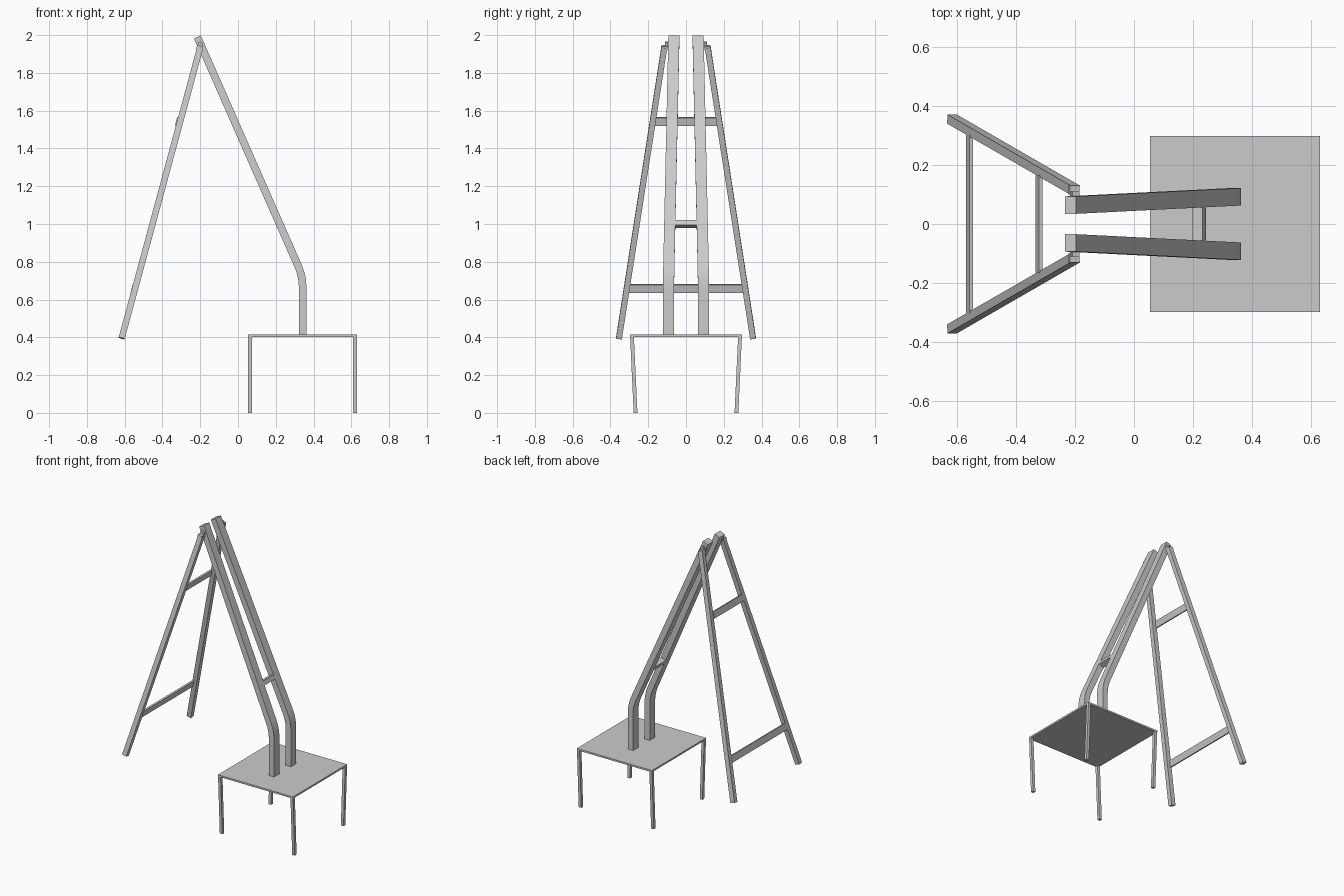
import bpy
from math import sqrt
from mathutils import Vector

if "Cube" in bpy.data.objects:
    bpy.data.objects.remove(bpy.data.objects["Cube"])


def mesh_object(name, verts, faces):
    me = bpy.data.meshes.new(name)
    me.from_pydata([tuple(v) for v in verts], [], faces)
    me.update()
    ob = bpy.data.objects.new(name, me)
    bpy.context.collection.objects.link(ob)
    return ob


def tube(name, rings):
    """Skin a list of four-cornered rings and cap the ends."""
    verts = [v for r in rings for v in r]
    faces = [(3, 2, 1, 0)]
    for i in range(len(rings) - 1):
        for k in range(4):
            a, b = i * 4 + k, i * 4 + (k + 1) % 4
            faces.append((a, b, b + 4, a + 4))
    n = len(verts)
    faces.append((n - 4, n - 3, n - 2, n - 1))
    return mesh_object(name, verts, faces)


def ring(c, u, v):
    return [c - u - v, c + u - v, c + u + v, c - u + v]


def bar(name, a, b, u, v):
    """Straight bar from a to b with half-width vectors u and v."""
    a, b = Vector(a), Vector(b)
    u, v = Vector(u), Vector(v)
    return tube(name, [ring(a, u, v), ring(b, u, v)])


# Seat / step plate
bar("seat", (0.342, 0, 0.403), (0.342, 0, 0.415), (0.288, 0, 0), (0, 0.297, 0))

# Seat legs, leaning slightly inwards at the foot
for x in (0.064, 0.62):
    for s in (-1, 1):
        bar("seat_leg", (x, s * 0.267, 0), (x, s * 0.286, 0.405),
            (0.01, 0, 0), (0, 0.01, 0))

# Bent posts: vertical foot, rounded bend, long slope
corner = Vector((0.342, 0, 0.724))
top = Vector((-0.215, 0, 1.99))
slope = (top - corner).normalized()
up = Vector((0, 0, 1))
p0, p2 = corner - up * 0.06, corner + slope * 0.06
path = [(Vector((0.342, 0, 0.41)), up)]
for i in range(9):
    t = i / 8
    p = p0 * (1 - t) ** 2 + corner * 2 * t * (1 - t) + p2 * t * t
    path.append((p, (up * (1 - t) + slope * t).normalized()))
path.append((top, slope))
for s in (-1, 1):
    rings = []
    for p, d in path:
        n = Vector((d.z, 0, -d.x)) * 0.02
        y = 0.092 - 0.028 * (0.342 - p.x) / 0.557
        rings.append(ring(Vector((p.x, s * y, p.z)), n, Vector((0, 0.0295, 0))))
    post = tube("bent_post", rings)
    bpy.context.view_layer.objects.active = post
    post.select_set(True)
    bpy.ops.object.shade_smooth_by_angle(angle=0.5)
    post.select_set(False)

# Crosspiece between the posts
n = Vector((slope.z, 0, -slope.x))
bar("post_crosspiece", (0.22, -0.062, 1.0), (0.22, 0.062, 1.0),
    slope * 0.015, n * 0.02)

# Rear frame legs, spreading backwards and outwards
for s in (-1, 1):
    foot, head = Vector((-0.616, s * 0.355, 0.395)), Vector((-0.2, s * 0.115, 1.935))
    d = (head - foot).normalized()
    u = Vector((d.z, 0, -d.x)).normalized()
    v = d.cross(u).normalized()
    bar("rear_leg", foot, head, u * 0.0165, v * 0.0155)
    # Head block and hinge pin joining leg to post
    bar("hinge_block", (-0.203, s * 0.099, 1.934), (-0.203, s * 0.131, 1.934),
        u * 0.0165, Vector((-u.z, 0, u.x)) * 0.011)
    bar("hinge_pin", (-0.2, s * 0.08, 1.948), (-0.2, s * 0.11, 1.948),
        u * 0.013, Vector((-u.z, 0, u.x)) * 0.014)

# Rear frame rungs, tilted with the legs
tilt = Vector((0.2675, 0, 1)).normalized()
for x, z, half in ((-0.557, 0.658, 0.303), (-0.322, 1.542, 0.164)):
    bar("rear_rung", (x, -half, z), (x, half, z),
        tilt * 0.0225, Vector((tilt.z, 0, -tilt.x)) * 0.006)

# Make every face point outwards
import bmesh
for ob in bpy.context.collection.objects:
    bm = bmesh.new()
    bm.from_mesh(ob.data)
    bmesh.ops.recalc_face_normals(bm, faces=bm.faces)
    bm.to_mesh(ob.data)
    bm.free()
